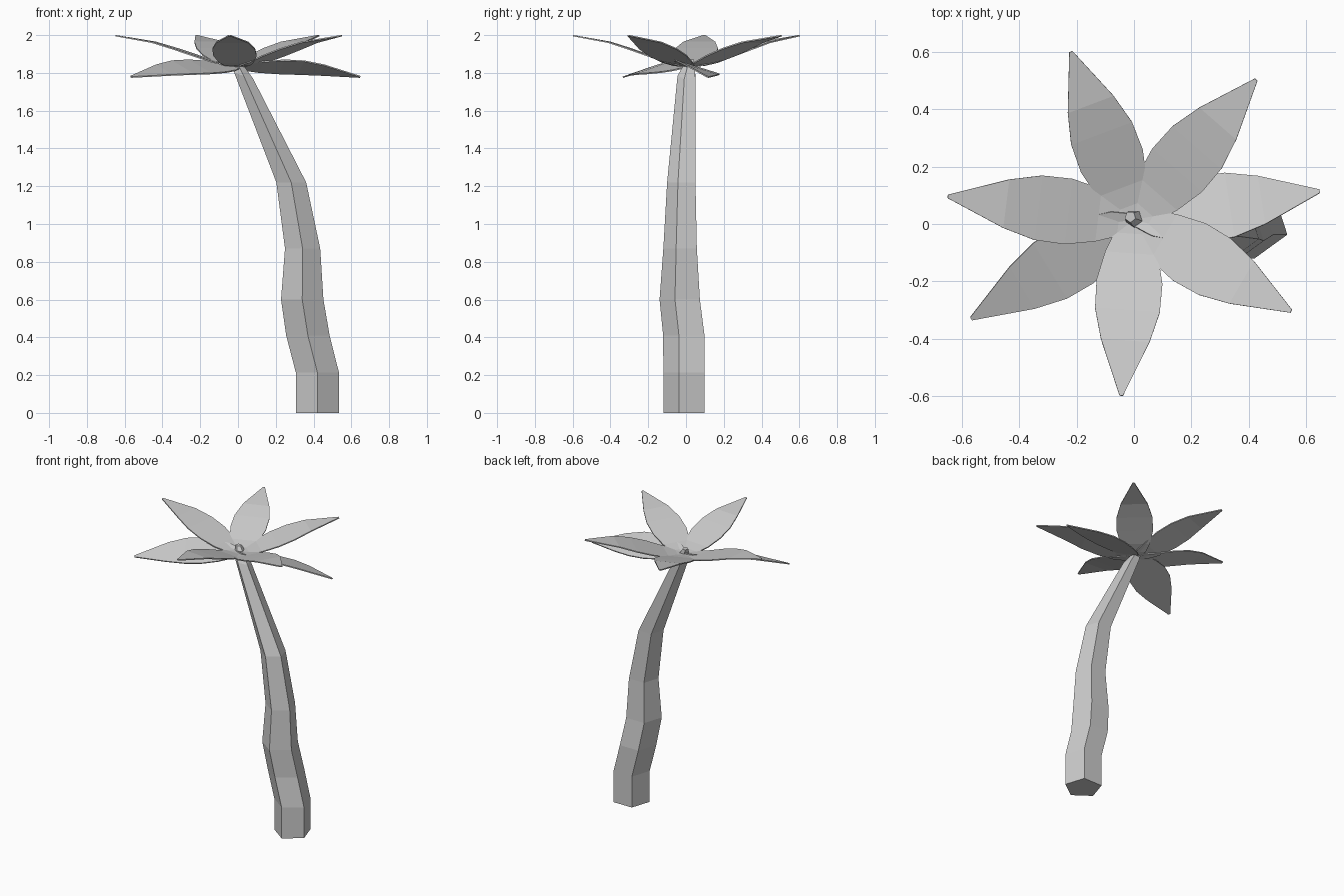
import bpy, bmesh
from math import cos, sin, pi, radians

if "Cube" in bpy.data.objects:
    bpy.data.objects.remove(bpy.data.objects["Cube"])


def finish(bm, name):
    bmesh.ops.recalc_face_normals(bm, faces=bm.faces)
    mesh = bpy.data.meshes.new(name)
    bm.to_mesh(mesh)
    bm.free()
    obj = bpy.data.objects.new(name, mesh)
    bpy.context.collection.objects.link(obj)
    return obj


# Five-sided trunk: centre x, y, z and radius of each ring
TRUNK = [(0.42, 0, 0, 0.12), (0.42, 0, 0.215, 0.12), (0.37, 0, 0.41, 0.121),
         (0.34, -0.022, 0.6, 0.118), (0.342, -0.022, 0.87, 0.098),
         (0.282, -0.017, 1.22, 0.083), (0.03, 0.007, 1.785, 0.052),
         (-0.013, 0.025, 1.872, 0.02)]
bm = bmesh.new()
rings = []
for x, y, z, r in TRUNK:
    tilt = 0.3 if 1.5 < z < 1.8 else 0
    ring = []
    for i in range(5):
        a = -pi / 2 + i * 2 * pi / 5
        ring.append(bm.verts.new((x + r * cos(a), y + r * sin(a), z - tilt * r * cos(a))))
    rings.append(ring)
for low, high in zip(rings, rings[1:]):
    for i in range(5):
        j = (i + 1) % 5
        bm.faces.new((low[i], low[j], high[j], high[i]))
bm.faces.new(rings[0][::-1])
bm.faces.new(rings[-1])
finish(bm, "trunk")

# Leaf stations: fraction of length, half width, raised height, drooping height
LEAF = [(0.0, 0.025, 1.835, 1.835), (0.08, 0.065, 1.84, 1.833),
        (0.19, 0.092, 1.857, 1.832), (0.35, 0.115, 1.893, 1.832),
        (0.51, 0.113, 1.928, 1.828), (0.68, 0.085, 1.962, 1.815),
        (0.99, 0.006, 1.997, 1.779)]


def leaf(name, tip_x, tip_y, droops):
    root = (0.0, 0.015)
    dx, dy = tip_x - root[0], tip_y - root[1]
    length = (dx * dx + dy * dy) ** 0.5
    nx, ny = -dy / length, dx / length
    bm = bmesh.new()
    rows = []
    for t, half, up, down in LEAF:
        row = []
        for side in (1, -1):
            z = down - side * half * 0.31 if droops else up
            row.append(bm.verts.new((root[0] + dx * t + side * nx * half,
                                     root[1] + dy * t + side * ny * half, z)))
        rows.append(row)
    for a, b in zip(rows, rows[1:]):
        bm.faces.new((a[0], a[1], b[1], b[0]))
    obj = finish(bm, name)
    mod = obj.modifiers.new("thickness", "SOLIDIFY")
    mod.thickness = 0.007
    mod.offset = 0


# Seven leaves around the crown, two of them drooping
TIPS = [(-0.222, 0.606, False), (0.43, 0.508, False), (0.653, 0.115, True),
        (0.553, -0.307, False), (-0.045, -0.604, False), (-0.573, -0.333, True),
        (-0.655, 0.097, False)]
for n, (x, y, droops) in enumerate(TIPS, 1):
    leaf(f"leaf_{n}", x, y, droops)
